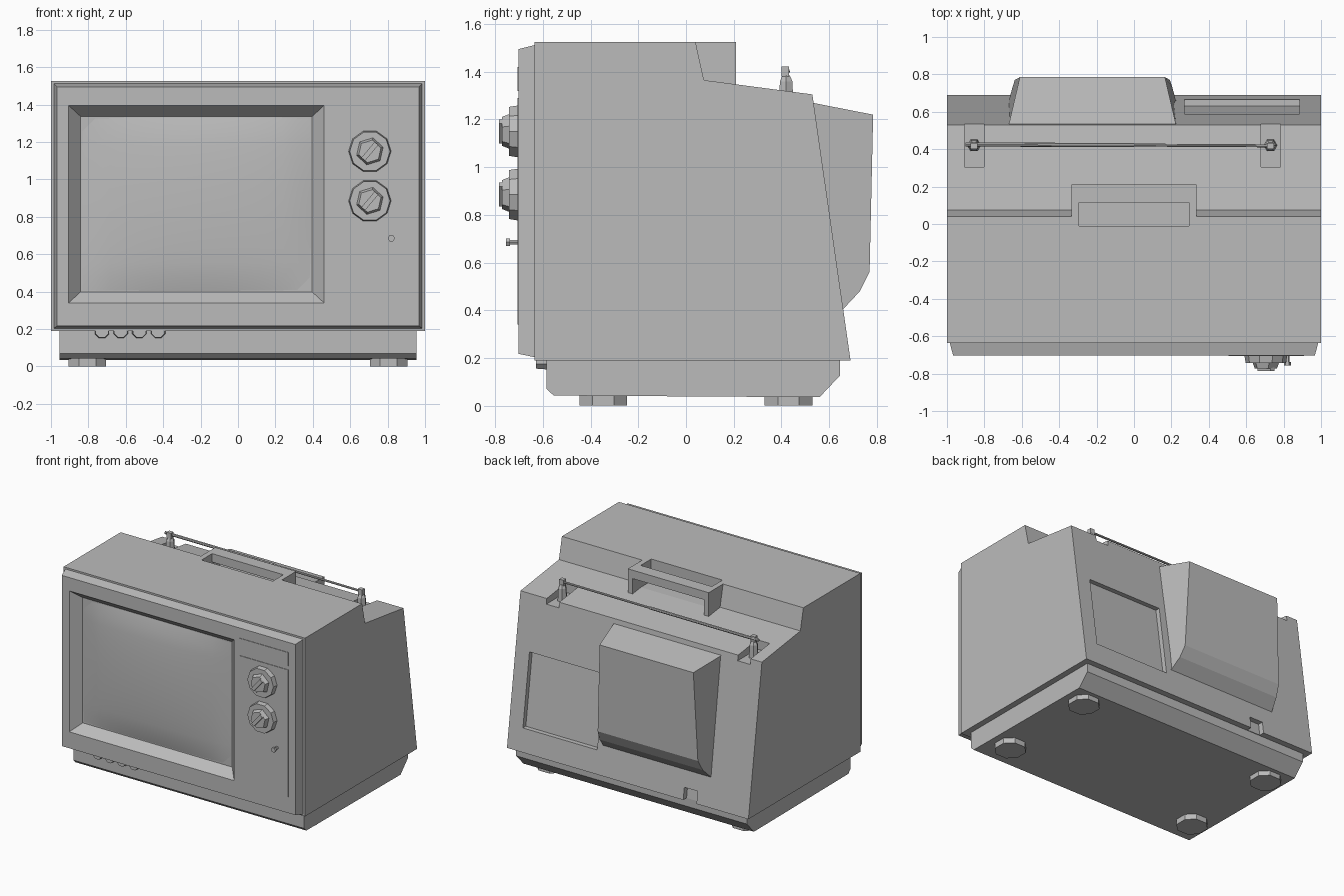
import bpy, bmesh, math
from mathutils import Vector

if "Cube" in bpy.data.objects:
    bpy.data.objects.remove(bpy.data.objects["Cube"])

GREY = (0.5, 0.5, 0.5, 1)
mat = bpy.data.materials.new("plain grey")
mat.use_nodes = True
mat.diffuse_color = GREY
mat.node_tree.nodes["Principled BSDF"].inputs["Base Color"].default_value = GREY


def loft(name, rings):
    """Closed solid through matching point loops."""
    bm = bmesh.new()
    loops = [[bm.verts.new(p) for p in ring] for ring in rings]
    n = len(loops[0])
    for a, b in zip(loops, loops[1:]):
        for i in range(n):
            j = (i + 1) % n
            bm.faces.new((a[i], a[j], b[j], b[i]))
    bm.faces.new(loops[0][::-1])
    bm.faces.new(loops[-1])
    bmesh.ops.recalc_face_normals(bm, faces=bm.faces)
    mesh = bpy.data.meshes.new(name)
    bm.to_mesh(mesh)
    bm.free()
    mesh.materials.append(mat)
    ob = bpy.data.objects.new(name, mesh)
    bpy.context.collection.objects.link(ob)
    return ob


def prism(name, x0, x1, profile):
    """Side profile (y, z) stretched along x."""
    return loft(name, [[(x, y, z) for y, z in profile] for x in (x0, x1)])


def box(name, x0, x1, y0, y1, z0, z1):
    return prism(name, x0, x1, [(y0, z0), (y1, z0), (y1, z1), (y0, z1)])


def rect(y, x0, x1, z0, z1):
    return [(x0, y, z0), (x1, y, z0), (x1, y, z1), (x0, y, z1)]


def rod(name, start, end, r0, r1, sides, turn=0.0):
    """Tapered round bar between two points."""
    start, end = Vector(start), Vector(end)
    q = (end - start).to_track_quat('Z', 'Y')
    angles = [turn + 2 * math.pi * i / sides for i in range(sides)]
    return loft(name, [[p + q @ Vector((r * math.cos(a), r * math.sin(a), 0)) for a in angles]
                       for p, r in ((start, r0), (end, r1))])


def cut(target, cutter):
    cutter.hide_render = True
    mod = target.modifiers.new(cutter.name, 'BOOLEAN')
    mod.operation = 'DIFFERENCE'
    mod.solver = 'EXACT'
    mod.object = cutter
    bpy.context.view_layer.objects.active = target
    bpy.ops.object.modifier_apply(modifier=mod.name)
    bpy.data.objects.remove(cutter)


def back_y(z):
    """Depth of the sloping rear wall at a height."""
    return 0.53 + 0.16 * (1.305 - z) / 1.115


def rear_slab(name, x0, x1, z0, z1, depth):
    return prism(name, x0, x1, [(back_y(z0) - depth, z0), (back_y(z0) + 0.1, z0),
                                (back_y(z1) + 0.1, z1), (back_y(z1) - depth, z1)])


# Cabinet shell with stepped top and sloping back
shell = prism("cabinet_shell", -1, 1, [(-0.635, 0.19), (-0.635, 1.525), (0.04, 1.525),
                                       (0.075, 1.365), (0.53, 1.305), (0.69, 0.19)])
cut(shell, box("handle_pocket", -0.295, 0.295, -0.01, 0.115, 1.36, 1.7))
for x in (-0.855, 0.73):
    cut(shell, box("aerial_notch", x - 0.052, x + 0.052, 0.305, 0.8, 1.265, 1.5))
cut(shell, rear_slab("rear_panel_recess", 0.27, 0.885, 0.36, 0.90, 0.035))
cut(shell, rear_slab("cable_notch", -0.57, -0.46, 0.1, 0.28, 0.04))

# Picture tube housing on the back
tube = [(1.27, 0.50, 1.27, 0.53), (1.22, 0.50, 1.22, 0.78), (0.56, 0.55, 0.56, 0.77),
        (0.48, 0.55, 0.48, 0.73), (0.40, 0.55, 0.40, 0.66)]


def tube_point(y, z, side):
    t = max(0.0, (y - back_y(z)) / (0.785 - 0.54))
    return (-0.67 + 0.06 * t if side < 0 else 0.225 - 0.06 * t, y, z)


outline = [(0.50, 1.27), (0.53, 1.27), (0.785, 1.22), (0.77, 0.56), (0.73, 0.48),
           (0.655, 0.40), (0.60, 0.40)]
loft("tube_housing", [[tube_point(y, z, s) for y, z in outline] for s in (-1, 1)])

# Front bezel with a sloped picture opening
bezel = loft("front_bezel", [rect(-0.60, -0.985, 0.985, 0.203, 1.512),
                             rect(-0.635, -0.985, 0.985, 0.203, 1.512),
                             rect(-0.703, -0.967, 0.967, 0.217, 1.495)])
cut(bezel, loft("picture_opening", [rect(-0.633, -0.84, 0.395, 0.40, 1.335),
                                    rect(-0.703, -0.905, 0.46, 0.34, 1.395),
                                    rect(-0.80, -0.905, 0.46, 0.34, 1.395)]))

# Bulging glass screen
bpy.ops.mesh.primitive_grid_add(x_subdivisions=16, y_subdivisions=12, size=2)
screen = bpy.context.object
screen.name = "screen"
for v in screen.data.vertices:
    u, w = v.co.x, v.co.y
    bulge = 0.04 * (1 - u ** 2) ** 0.6 * (1 - w ** 2) ** 0.6 if abs(u) < 1 and abs(w) < 1 else 0
    v.co = (-0.2225 + 0.6175 * u, -0.634 - bulge, 0.8675 + 0.4675 * w)
screen.data.materials.append(mat)
bpy.ops.object.shade_smooth()

# Thin control plates
box("label_plate", 0.505, 0.91, -0.707, -0.70, 1.32, 1.42)
box("control_plate", 0.505, 0.91, -0.707, -0.70, 0.34, 1.29)

# Tuning knobs: dial, grip and diagonal pointer
for z in (1.15, 0.885):
    rod("tuning_dial", (0.705, -0.70, z), (0.705, -0.742, z), 0.115, 0.108, 10)
    rod("tuning_knob", (0.705, -0.74, z), (0.705, -0.772, z), 0.075, 0.062, 6, 0.3)
    pointer = box("knob_pointer", -0.055, 0.055, -0.785, -0.74, -0.013, 0.013)
    pointer.location = (0.705, 0, z)
    pointer.rotation_euler.y = -math.radians(50)

# Small push switch
rod("switch_stem", (0.82, -0.70, 0.685), (0.82, -0.74, 0.685), 0.011, 0.011, 6)
rod("switch_cap", (0.82, -0.738, 0.685), (0.82, -0.756, 0.685), 0.019, 0.019, 6)

# Base with chamfered lower edges, adjustment wheels under the bezel
prism("base", -0.955, 0.955, [(-0.585, 0.20), (-0.585, 0.07), (-0.555, 0.042),
                              (0.56, 0.035), (0.645, 0.125), (0.645, 0.20)])
for i in range(4):
    x = -0.727 + 0.1 * i
    rod("adjustment_wheel", (x, -0.58, 0.19), (x, -0.63, 0.19), 0.042, 0.038, 8, math.pi / 8)

# Feet with cut corners
for x in (-0.805, 0.805):
    for y in (-0.347, 0.43):
        corners = [(0.1, 0.045), (0.045, 0.1), (-0.045, 0.1), (-0.1, 0.045),
                   (-0.1, -0.045), (-0.045, -0.1), (0.045, -0.1), (0.1, -0.045)]
        loft("foot", [[(x + a, y + b, z) for a, b in corners] for z in (0.0, 0.045)])

# Carrying handle: two legs and a bar
for s in (-1, 1):
    box("handle_leg", min(s * 0.295, s * 0.335), max(s * 0.295, s * 0.335), 0.03, 0.21, 1.33, 1.525)
box("handle_bar", -0.3, 0.3, 0.115, 0.21, 1.462, 1.525)

# Folded aerial: posts, forks and rod
for x in (-0.855, 0.73):
    rod("aerial_post", (x, 0.42, 1.26), (x, 0.42, 1.36), 0.036, 0.03, 6)
    rod("aerial_collar", (x, 0.42, 1.36), (x, 0.42, 1.385), 0.03, 0.018, 6)
    box("aerial_fork", x - 0.018, x + 0.018, 0.40, 0.432, 1.38, 1.422)
rod("aerial_rod", (-0.90, 0.425, 1.402), (0.0, 0.422, 1.402), 0.011, 0.011, 8)
rod("aerial_rod_tip", (0.0, 0.422, 1.402), (0.72, 0.418, 1.402), 0.008, 0.008, 8)
